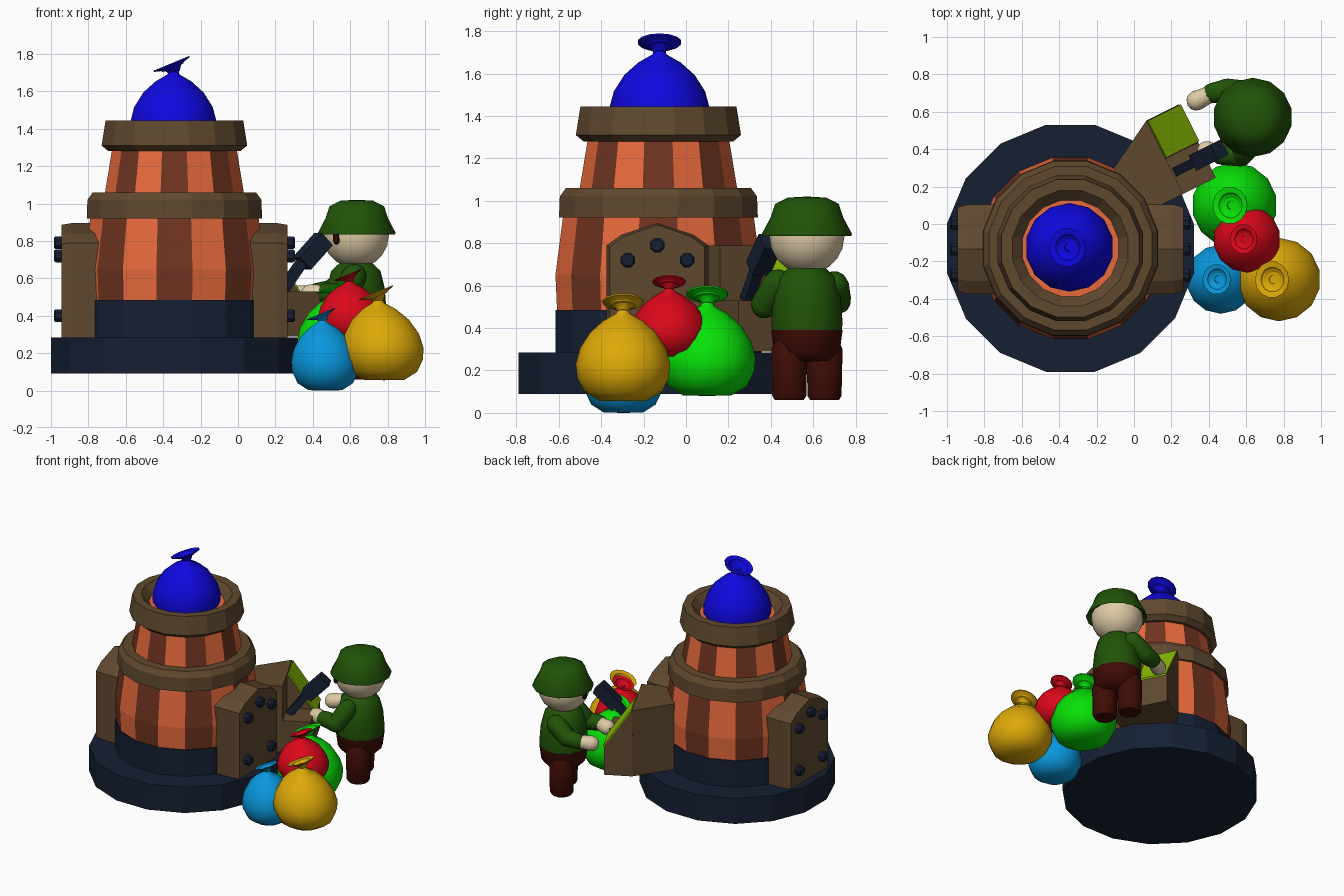
import bpy, bmesh, math
from mathutils import Vector

if "Cube" in bpy.data.objects:
    bpy.data.objects.remove(bpy.data.objects["Cube"])

CX, CY = -0.34, -0.13          # barrel axis
N = Vector((0.894, 0.447, 0))  # outward direction of the console
T = Vector((-0.447, 0.894, 0))


def mat(name, r, g, b):
    m = bpy.data.materials.new(name)
    m.diffuse_color = [(c / 255) ** 2.2 for c in (r, g, b)] + [1]
    m.use_nodes = True
    m.node_tree.nodes["Principled BSDF"].inputs["Base Color"].default_value = m.diffuse_color
    return m


NAVY = mat("navy", 28, 37, 55)
BROWN = mat("brown", 96, 74, 50)
ORANGE = mat("orange", 232, 106, 63)
DARK = mat("dark_plank", 112, 55, 37)
CLOTH = mat("green_cloth", 38, 84, 16)
SKIN = mat("skin", 222, 202, 165)
PANTS = mat("dark_red", 66, 20, 14)
LIME = mat("lime", 138, 188, 12)
EYE = mat("eye", 45, 18, 14)


def finish(name, bm, mats, smooth):
    bmesh.ops.remove_doubles(bm, verts=bm.verts, dist=1e-5)
    bmesh.ops.recalc_face_normals(bm, faces=bm.faces)
    me = bpy.data.meshes.new(name)
    bm.to_mesh(me)
    bm.free()
    ob = bpy.data.objects.new(name, me)
    bpy.context.collection.objects.link(ob)
    for m in mats:
        me.materials.append(m)
    if smooth:
        bpy.ops.object.select_all(action='DESELECT')
        ob.select_set(True)
        bpy.context.view_layer.objects.active = ob
        bpy.ops.object.shade_smooth_by_angle(angle=math.radians(smooth))
    return ob


def lathe(name, prof, n, loc, mats, axis=(0, 0, 1), closed=False, smooth=0, phase=0.5):
    """Spin (radius, height) points; several materials alternate around."""
    q = Vector(axis).to_track_quat('Z', 'Y')
    bm = bmesh.new()
    rings = []
    for r, z in prof:
        angs = [2 * math.pi * (i + phase) / n for i in range(n)]
        rings.append([bm.verts.new(Vector(loc) + q @ Vector((r * math.cos(a), r * math.sin(a), z))) for a in angs])
    pairs = list(zip(rings, rings[1:]))
    if closed:
        pairs.append((rings[-1], rings[0]))
    for a, b in pairs:
        for i in range(n):
            j = (i + 1) % n
            f = bm.faces.new((a[i], a[j], b[j], b[i]))
            f.material_index = i % len(mats)
    if not closed:
        for ring, r in ((rings[0], prof[0][0]), (rings[-1], prof[-1][0])):
            if r > 1e-4:
                bm.faces.new(ring)
    return finish(name, bm, mats, smooth)


def loft(name, rings, m):
    bm = bmesh.new()
    rows = [[bm.verts.new(p) for p in ring] for ring in rings]
    k = len(rows[0])
    for a, b in zip(rows, rows[1:]):
        for i in range(k):
            bm.faces.new((a[i], a[(i + 1) % k], b[(i + 1) % k], b[i]))
    bm.faces.new(rows[0])
    bm.faces.new(rows[-1])
    return finish(name, bm, [m], 0)


def capsule(name, a, b, r1, r2, m):
    a, b = Vector(a), Vector(b)
    L = (b - a).length
    steps = [math.radians(d) for d in (0, 30, 60, 90)]
    prof = [(r1 * math.sin(t), -r1 * math.cos(t)) for t in steps]
    prof += [(r2 * math.sin(t), L + r2 * math.cos(t)) for t in reversed(steps)]
    return lathe(name, prof, 12, a, [m], axis=b - a, smooth=50)


def bar(name, a, b, r, m):
    a, b = Vector(a), Vector(b)
    return lathe(name, [(r, 0), (r, (b - a).length)], 4, a, [m], axis=b - a)


def con(u, v, z):
    return Vector((CX, CY, z)) + N * u + T * v


# Base and barrel
C = (CX, CY, 0)
lathe("base_disc", [(0.673, 0.09), (0.673, 0.285)], 16, C, [NAVY])
lathe("barrel_foot", [(0.495, 0.28), (0.495, 0.485)], 16, C, [NAVY])
lathe("lower_planks", [(0.487, 0.48), (0.495, 0.65), (0.458, 0.93)], 16, C, [ORANGE, DARK])
lathe("upper_planks", [(0.385, 1.0), (0.378, 1.06), (0.338, 1.30), (0.31, 1.37), (0, 1.37)],
      16, C, [ORANGE, DARK])
lathe("barrel_floor", [(0.3, 1.36), (0.3, 1.385)], 16, C, [ORANGE])
lathe("lower_hoop", [(0.40, 0.92), (0.478, 0.92), (0.474, 1.02), (0.445, 1.06), (0.33, 1.06)],
      16, C, [BROWN], closed=True)
lathe("upper_hoop", [(0.30, 1.28), (0.36, 1.28), (0.397, 1.31), (0.375, 1.445), (0.315, 1.445), (0.262, 1.39)],
      16, C, [BROWN], closed=True)

# Bolted side brackets
outline = [(-0.24, 0.28), (-0.24, 0.79), (-0.17, 0.84), (0, 0.895), (0.17, 0.84), (0.24, 0.79), (0.24, 0.28)]
for s, side in ((-1, "left"), (1, "right")):
    rings = [[(CX + s * x, -0.135 + k * y, 0.28 + (z - 0.28) * h) for y, z in outline]
             for x, k, h in ((0.40, 1, 1), (0.55, 1, 1), (0.605, 0.93, 0.985))]
    loft(side + "_bracket", rings, BROWN)
    for i, (y, z) in enumerate([(0, 0.79), (-0.14, 0.72), (0.14, 0.72), (-0.14, 0.40), (0.14, 0.40)]):
        lathe(f"{side}_bolt_{i}", [(0.037, 0), (0.037, 0.035), (0.028, 0.045)], 8,
              (CX + s * 0.60, -0.135 + y, z), [NAVY], axis=(s, 0, 0))


# Tied sacks with tilted flared tops
BODY = [(0, 0), (.5, 0.01), (.82, .2), (.97, .5), (1, .78), (.91, 1.12), (.7, 1.45), (.42, 1.7), (.14, 1.86), (.1, 2.0)]
FLARE = [(0, -.1), (.11, -.1), (.2, .03), (.43, .1), (.44, .13), (.3, .1), (.26, .03), (0, -.02)]


def sack(name, x, y, z, r, h, colour, lean=0.0):
    m = mat(name + "_cloth", *colour)
    ob = lathe(name, [(a * r, b * h / 1.86) for a, b in BODY], 14, (x, y, z), [m], smooth=60)
    for v in ob.data.vertices:
        v.co.x += lean * max(0, (v.co.z - z) / h) ** 2
    lathe(name + "_top", [(a * r, b * r) for a, b in FLARE], 14,
          (x + lean * 1.05, y, z + h + 0.13 * r), [m], axis=(-0.38, 0, 0.92), smooth=40)


sack("dark_blue_sack", CX - 0.005, CY + 0.005, 1.25, 0.237, 0.44, (22, 16, 222))
sack("light_blue_sack", 0.467, -0.295, 0.0, 0.185, 0.365, (17, 150, 220), -0.015)
sack("yellow_sack", 0.78, -0.297, 0.055, 0.223, 0.415, (220, 167, 16), -0.03)
sack("red_sack", 0.605, -0.08, 0.265, 0.18, 0.31, (218, 16, 32), -0.01)
sack("green_sack", 0.54, 0.1, 0.08, 0.228, 0.425, (16, 224, 16), -0.015)

# Control console
back = [(0.40, -0.01), (0.40, 0.28), (0.50, 0.335), (0.67, 0.43), (0.67, -0.01)]
loft("console_back", [[con(u, v, z) for u, v in back] for z in (0.29, 0.79)], BROWN)
desk = [(0.665, 0.29), (0.865, 0.29), (0.865, 0.50), (0.67, 0.785)]
loft("console_desk", [[con(u, v, z) for u, z in desk] for v in (0.2, 0.43)], BROWN)
ledge = [(0.665, 0.29), (0.865, 0.29), (0.865, 0.53), (0.665, 0.53)]
loft("console_ledge", [[con(u, v, z) for u, z in ledge] for v in (-0.01, 0.2)], BROWN)
panel = [(0.67, 0.78), (0.865, 0.495), (0.873, 0.505), (0.678, 0.79)]
loft("console_panel", [[con(u, v, z) for u, z in panel] for v in (0.205, 0.425)], LIME)
bar("lever_shaft", con(0.70, 0.115, 0.53), con(0.83, 0.115, 0.70), 0.036, NAVY)
bar("lever_grip", con(0.82, 0.115, 0.68), con(0.95, 0.115, 0.81), 0.065, NAVY)

# Worker: legs, torso, head, hat
M = Vector((0.63, 0.57, 0))
for i, s in enumerate((-1, 1)):
    foot = M + T * s * 0.093
    lathe(f"leg_{i}", [(0, 0.06), (0.07, 0.06), (0.083, 0.08), (0.088, 0.3), (0.06, 0.36), (0, 0.36)],
          12, foot, [PANTS], smooth=50)
lathe("hips", [(0, 0.24), (0.11, 0.245), (0.155, 0.29), (0.168, 0.39), (0, 0.40)], 14, M, [PANTS], smooth=50)
lathe("torso", [(0, 0.375), (0.165, 0.385), (0.168, 0.43), (0.158, 0.55), (0.135, 0.64), (0.08, 0.69), (0, 0.70)],
      14, M, [CLOTH], smooth=50)
lathe("head", [(0.18 * math.sin(math.pi * i / 10), 0.83 - 0.175 * math.cos(math.pi * i / 10)) for i in range(11)],
      16, M, [SKIN], smooth=60)
lathe("hat", [(0, 0.86), (0.17, 0.86), (0.21, 0.835), (0.212, 0.845), (0.172, 0.92), (0.15, 0.985), (0.09, 1.015), (0, 1.02)],
      14, M + Vector((0.005, 0.0, 0)), [CLOTH], smooth=45)
for i, s in enumerate((-1, 1)):
    a = math.radians(206.6 + s * 27)
    p = M + Vector((math.cos(a) * 0.174, math.sin(a) * 0.174, 0.80))
    capsule(f"eye_{i}", p, p + Vector((0, 0, 0.05)), 0.019, 0.019, EYE)

# Arms reaching for the console
for side, sh, el, wr, hand in (
        ("near", (0.62, 0.43, 0.61), (0.57, 0.37, 0.51), (0.47, 0.37, 0.52), (0.39, 0.39, 0.515)),
        ("far", (0.60, 0.70, 0.60), (0.50, 0.715, 0.53), (0.42, 0.70, 0.52), (0.335, 0.66, 0.51))):
    capsule(side + "_upper_arm", sh, el, 0.068, 0.064, CLOTH)
    capsule(side + "_forearm", el, wr, 0.064, 0.056, CLOTH)
    capsule(side + "_hand", wr, hand, 0.045, 0.055, SKIN)
